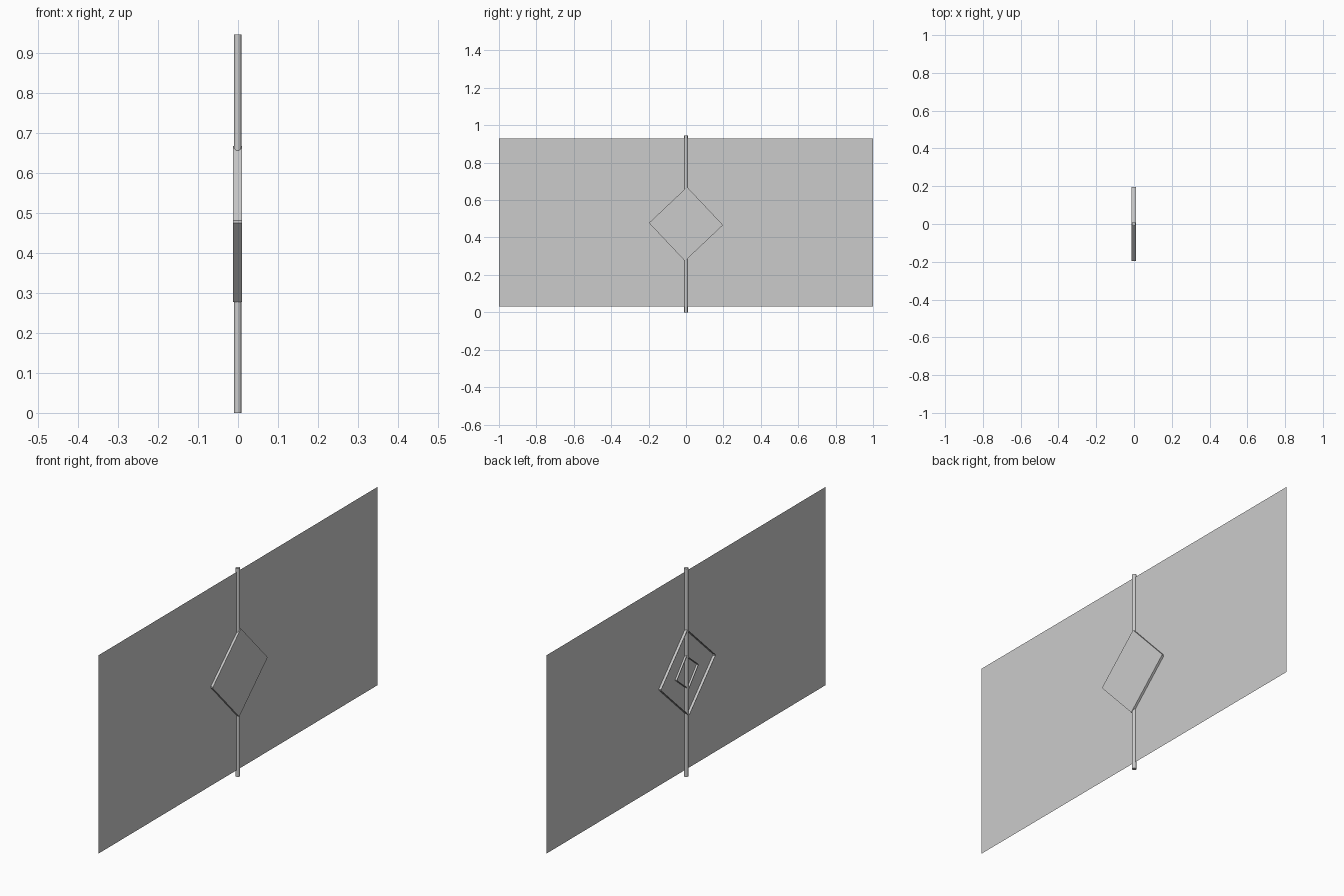
import bpy, bmesh, math

if "Cube" in bpy.data.objects:
    bpy.data.objects.remove(bpy.data.objects["Cube"])

CENTRE_Z = 0.472


def make_object(name, bm):
    bmesh.ops.recalc_face_normals(bm, faces=bm.faces)
    mesh = bpy.data.meshes.new(name)
    bm.to_mesh(mesh)
    bm.free()
    obj = bpy.data.objects.new(name, mesh)
    bpy.context.collection.objects.link(obj)
    return obj


def diamond_outline(radius, turn, corner):
    # Four corners, each clipped slightly
    pts = [(radius * math.cos(turn + i * math.pi / 2),
            radius * math.sin(turn + i * math.pi / 2)) for i in range(4)]
    out = []
    for i, (y, z) in enumerate(pts):
        for j in (i - 1, (i + 1) % 4):
            ny, nz = pts[j]
            out.append((y + (ny - y) * corner, z + (nz - z) * corner))
    return out


def diamond_tray(name, radius, x_back, x_front, turn, wall):
    # Shallow diamond shell, open towards -x
    bm = bmesh.new()
    loops = []
    for r, x in ((radius - wall, x_front - 0.001), (radius - wall, x_back),
                 (radius, x_back), (radius, x_front)):
        loops.append([bm.verts.new((x, y, z + CENTRE_Z))
                      for y, z in diamond_outline(r, turn, 0.015)])
    for a, b in zip(loops, loops[1:]):
        for i in range(8):
            j = (i + 1) % 8
            bm.faces.new((a[i], a[j], b[j], b[i]))
    bm.faces.new(loops[0])
    bm.faces.new(loops[-1])
    return make_object(name, bm)


# Thin banner sheet
bm = bmesh.new()
bm.faces.new([bm.verts.new((0, y, z)) for y, z in
              ((-1, 0.03), (1, 0.03), (1, 0.93), (-1, 0.93))])
make_object("sheet", bm)

# Upright post
bpy.ops.mesh.primitive_cylinder_add(vertices=12, radius=0.0095, depth=0.945,
                                    location=(-0.001, 0, 0.4725))
post = bpy.context.object
post.name = "post"
bpy.ops.object.shade_smooth_by_angle(angle=math.radians(40))

# Diamond sign and the small bracket on its back
diamond_tray("sign_panel", 0.198, -0.012, 0.0105, math.radians(-1.7), 0.003)
diamond_tray("back_bracket", 0.08, -0.009, 0.001, math.radians(-5), 0.004)
